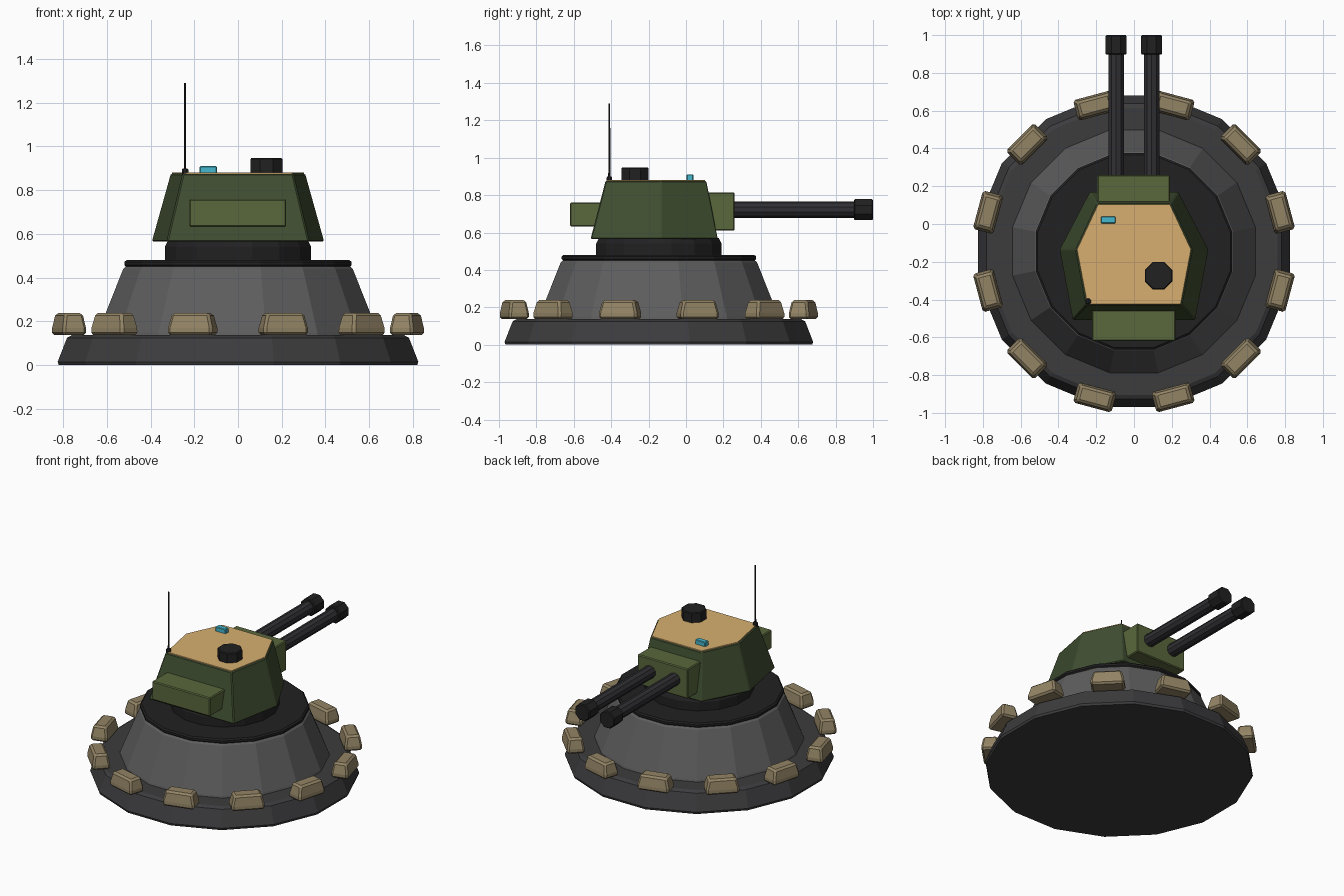
import bpy, bmesh
from math import pi, sin, cos, radians
from mathutils import Matrix

if "Cube" in bpy.data.objects:
    bpy.data.objects.remove(bpy.data.objects["Cube"])

CY = -0.145   # turntable axis in y


def mat(name, r, g, b):
    m = bpy.data.materials.new(name)
    m.diffuse_color = (r, g, b, 1)
    m.use_nodes = True
    m.node_tree.nodes["Principled BSDF"].inputs["Base Color"].default_value = m.diffuse_color
    return m


DARK = mat("dark_grey", 0.045, 0.045, 0.048)
GREY = mat("concrete_grey", 0.11, 0.11, 0.11)
BLACK = mat("black", 0.015, 0.015, 0.016)
GUN = mat("gunmetal", 0.03, 0.03, 0.035)
GREEN = mat("olive", 0.05, 0.075, 0.03)
LIGHT = mat("light_olive", 0.10, 0.135, 0.045)
TAN = mat("tan", 0.68, 0.43, 0.16)
SAND = mat("sandbag", 0.29, 0.23, 0.13)
CYAN = mat("cyan", 0.06, 0.48, 0.62)


def loft(name, rings, material, matrix=Matrix(), bevel=0):
    """Skin a stack of equal-sized point rings and cap both ends."""
    bm = bmesh.new()
    rows = [[bm.verts.new(p) for p in ring] for ring in rings]
    n = len(rows[0])
    for a, b in zip(rows, rows[1:]):
        for i in range(n):
            j = (i + 1) % n
            bm.faces.new((a[i], a[j], b[j], b[i]))
    bm.faces.new(rows[0][::-1])
    bm.faces.new(rows[-1])
    bm.transform(matrix)
    bmesh.ops.recalc_face_normals(bm, faces=bm.faces)
    me = bpy.data.meshes.new(name)
    bm.to_mesh(me)
    bm.free()
    me.materials.append(material)
    ob = bpy.data.objects.new(name, me)
    bpy.context.collection.objects.link(ob)
    if bevel:
        mod = ob.modifiers.new("bevel", "BEVEL")
        mod.width = bevel
        mod.segments = 1
    return ob


def lathe(name, profile, sides, material, matrix):
    """Faceted turned part; profile is (distance to flat, height)."""
    k = 1 / cos(pi / sides)
    ang = [2 * pi * (i + 0.5) / sides for i in range(sides)]
    return loft(name, [[(r * k * cos(a), r * k * sin(a), z) for a in ang]
                       for r, z in profile], material, matrix)


def rect(hx, hy, z):
    return [(-hx, -hy, z), (hx, -hy, z), (hx, hy, z), (-hx, hy, z)]


def box(name, x0, x1, y0, y1, z0, z1, material, bevel):
    hx, hy = (x1 - x0) / 2, (y1 - y0) / 2
    at = Matrix.Translation(((x0 + x1) / 2, (y0 + y1) / 2, 0))
    return loft(name, [rect(hx, hy, z0), rect(hx, hy, z1)], material, at, bevel)


# Emplacement: footing, sloped pedestal, collar and turret ring
axis = Matrix.Translation((0, CY, 0))
lathe("footing", [(.82, 0), (.825, .015), (.782, .125), (.76, .137)], 16, DARK, axis)
lathe("pedestal", [(.645, .13), (.64, .15), (.525, .44), (.505, .458)], 16, GREY, axis)
lathe("collar", [(.512, .45), (.52, .458), (.52, .472), (.51, .48)], 16, BLACK, axis)
lathe("turret_ring", [(.335, .475), (.335, .54), (.32, .57)], 16, BLACK, axis)

# Ring of twelve sandbags
for i in range(12):
    m = axis @ Matrix.Rotation(radians(15 + 30 * i), 4, 'Z') @ Matrix.Translation((.8, 0, 0))
    loft(f"sandbag_{i + 1}", [rect(.056, .105, .137), rect(.055, .105, .17),
                              rect(.043, .088, .238)], SAND, m, .012)


# Six-sided sloped turret hull, mirrored from its right half
def hexagon(front, side, rear, z):
    half = [rear, side, front]
    return [(x, y, z) for x, y in half] + [(-x, y, z) for x, y in half[::-1]]


loft("turret_hull", [hexagon((.235, .17), (.395, -.135), (.325, -.51), .565),
                     hexagon((.195, .108), (.308, -.135), (.252, -.43), .876)],
     GREEN, bevel=.006)
loft("roof_plate", [hexagon((.192, .104), (.303, -.135), (.248, -.426), .87),
                    hexagon((.190, .102), (.301, -.135), (.246, -.424), .881)], TAN)

# Gun mantlet and rear stowage bin
box("mantlet", -.195, .19, .06, .26, .61, .815, LIGHT, .006)
box("stowage_bin", -.223, .22, -.62, -.43, .632, .76, LIGHT, .006)

# Twin barrels pointing to +y
for side, x in (("left", -.095), ("right", .093)):
    m = Matrix.Translation((x, 0, .722)) @ Matrix.Rotation(-pi / 2, 4, 'X')
    lathe(side + "_barrel", [(.041, .2), (.041, .92)], 10, GUN, m)
    lathe(side + "_muzzle", [(.051, .897), (.056, .903), (.056, .994), (.051, 1.0)], 8, BLACK, m)

# Roof fittings
lathe("hatch", [(.073, .875), (.073, .942), (.068, .948)], 8, BLACK,
      Matrix.Translation((.13, -.273, 0)))
box("sensor", -.175, -.097, .003, .04, .875, .911, CYAN, .004)
mast = Matrix.Translation((-.242, -.41, 0))
lathe("antenna_base", [(.015, .865), (.015, .893), (.011, .9)], 8, BLACK, mast)
lathe("antenna", [(.005, .89), (.004, 1.29)], 6, BLACK, mast)
